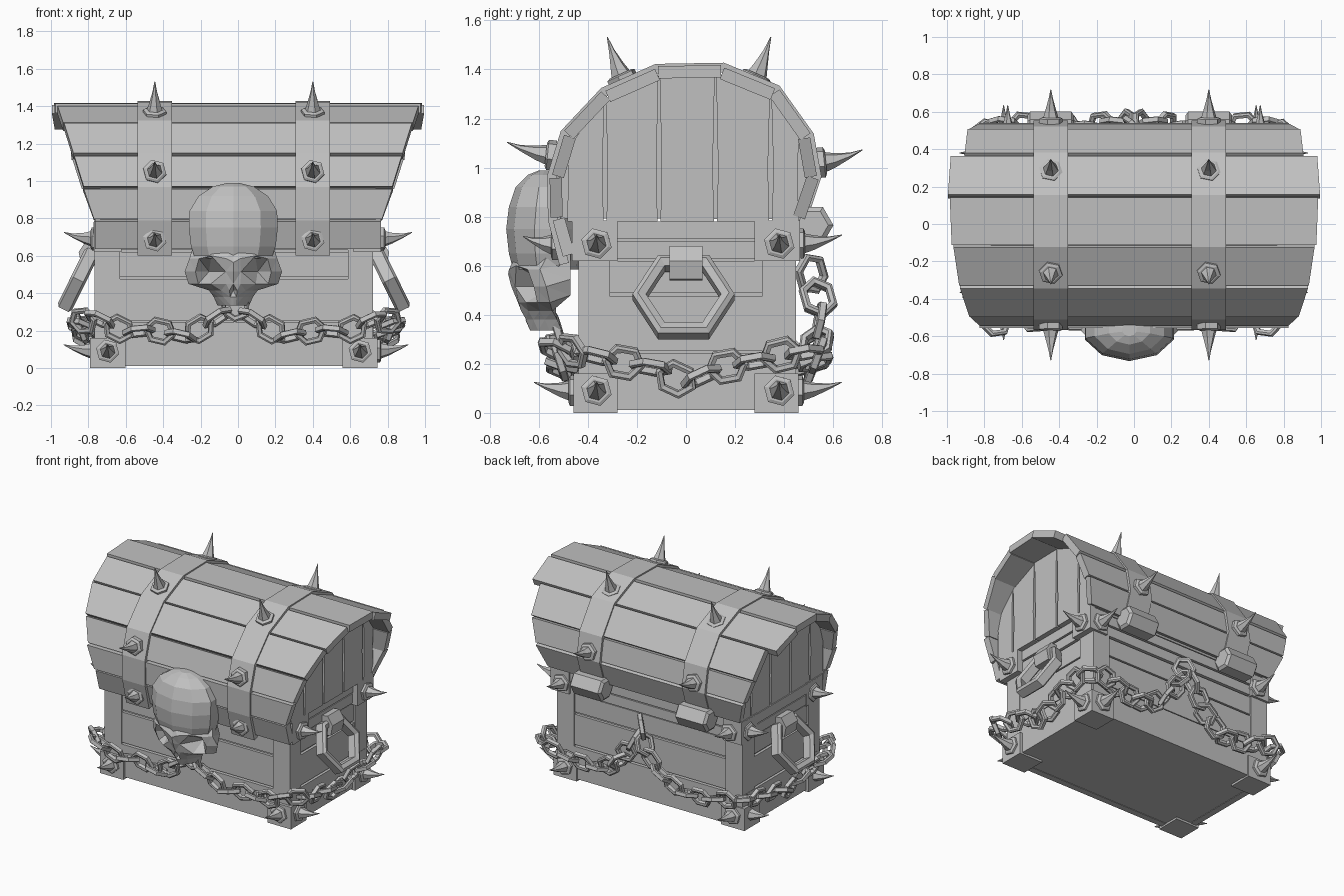
import bpy, bmesh, math
from mathutils import Vector, Matrix

if "Cube" in bpy.data.objects:
    bpy.data.objects.remove(bpy.data.objects["Cube"])

mat = bpy.data.materials.new("stone_grey")
mat.diffuse_color = (0.53, 0.53, 0.53, 1)
mat.use_nodes = True
mat.node_tree.nodes["Principled BSDF"].inputs["Base Color"].default_value = mat.diffuse_color

def finish(name, bm):
    bmesh.ops.recalc_face_normals(bm, faces=bm.faces)
    me = bpy.data.meshes.new(name)
    bm.to_mesh(me)
    bm.free()
    me.materials.append(mat)
    ob = bpy.data.objects.new(name, me)
    bpy.context.collection.objects.link(ob)
    return ob

def box(bm, x0, x1, y0, y1, z0, z1, xc=0):
    m = Matrix.Translation((xc + (x0 + x1) / 2, (y0 + y1) / 2, (z0 + z1) / 2)) @ \
        Matrix.Diagonal((abs(x1 - x0), abs(y1 - y0), abs(z1 - z0), 1))
    bmesh.ops.create_cube(bm, size=1, matrix=m)

def loft(bm, rings):
    """Join equal rings of points and cap both ends."""
    vs = [[bm.verts.new(p) for p in r] for r in rings]
    n = len(vs[0])
    for a, b in zip(vs, vs[1:]):
        for i in range(n):
            bm.faces.new((a[i], a[(i + 1) % n], b[(i + 1) % n], b[i]))
    bm.faces.new(vs[0])
    bm.faces.new(vs[-1])

def plank(bm, p, q, w, t, xc=0):
    """Board whose outer face runs p to q in the yz plane, w = half widths at p and q."""
    p, q = Vector(p), Vector(q)
    d = (q - p).normalized()
    n = Vector((d.y, -d.x)) * t
    loft(bm, [[(xc + s * k, a.x, a.y) for s, a in ((-1, a0), (1, a0), (1, a0 + n), (-1, a0 + n))]
              for a0, k in ((p, w[0]), (q, w[1]))])

XB = -.022  # the lower chest sits slightly to one side

# chest body: core and boards on all sides
bm = bmesh.new()
box(bm, -.72, .72, -.41, .42, .015, .78, XB)
finish("body_core", bm)
bm = bmesh.new()
for z0, z1, e in ((.012, .245, .012), (.255, .475, .005), (.49, .62, .0), (.63, .70, .01), (.71, .78, .015)):
    for s in (-1, 1):
        box(bm, -.72, .72, s * .39, s * (.43 + e) + .005, z0, z1, XB)
        box(bm, s * .70, s * (.735 + e), -.42, .43, z0, z1, XB)
finish("body_boards", bm)

# corner posts and caps
bm = bmesh.new()
for sx in (-1, 1):
    for sy in (-1, 1):
        box(bm, sx * .61, sx * .745, sy * .31, sy * .443 + .005, .02, .7, XB)
        box(bm, sx * .58, sx * .768, sy * .28, sy * .458, 0, .16, XB)
        box(bm, sx * .62, sx * .768, sy * .28, sy * .465, .62, .785, -.003)
finish("corner_plates", bm)

# lid: arched outline in yz, with the half widths of each plank
arc = [(-.50, .63), (-.545, .79), (-.548, .965), (-.495, 1.14), (-.335, 1.31), (-.12, 1.405),
       (.15, 1.41), (.37, 1.32), (.505, 1.13), (.535, .96), (.475, .785)]
widths = [(.765, .765), (.77, .825), (.825, .875), (.88, .93), (.935, .965), (.975, .985),
          (.995, .98), (.905, .89), (.885, .835), (.83, .77)]

def offset(pts, d):
    c = Vector((0, .85))
    return [tuple(Vector(p) + (Vector(p) - c).normalized() * d) for p in pts]

inner = offset(arc[1:], -.032)
bm = bmesh.new()
loft(bm, [[(x, y, z) for y, z in inner] for x in (-.735, .735)])
finish("lid_core", bm)
bm = bmesh.new()
for i, (p, q) in enumerate(zip(arc, arc[1:])):
    p, q = Vector(p), Vector(q)
    d = (q - p).normalized()
    a, b = p + d * .007, q - d * .007
    n = Vector((-d.y, d.x)) * (.008 if i % 2 else 0)
    plank(bm, a + n, b + n, widths[i], .05)
finish("lid_planks", bm)

# vertical boards on the lid ends, cut to the arch height, gaps widening in the middle
def arch_z(y):
    for (y0, z0), (y1, z1) in zip(inner, inner[1:]):
        if y0 <= y <= y1 and y1 > y0:
            return z0 + (z1 - z0) * (y - y0) / (y1 - y0)
    return 1.0

bm = bmesh.new()
cuts = [-.49, -.33, -.11, .12, .345, .465]
for a, b in zip(cuts, cuts[1:]):
    ring = [(a + .006, .78), (b - .006, .78), (b - .011, 1.0)]
    ring += [(y, arch_z(y)) for y in (b - .003, (a + b) / 2, a + .003)] + [(a + .011, 1.0)]
    for s in (-1, 1):
        loft(bm, [[(s * x, y, z) for y, z in ring] for x in (.72, .765)])
finish("lid_end_boards", bm)

# straps over the lid, with hinge barrels behind
STRAPS = (-.445, .40)
outline = offset([(-.50, .61)] + arc[1:], .018)
bm = bmesh.new()
for xc in STRAPS:
    for p, q in zip(outline, outline[1:]):
        plank(bm, p, q, (.092, .092), .04, xc)
finish("straps", bm)
bm = bmesh.new()
for xc in STRAPS:
    loft(bm, [[(xc + x, .515 + r * math.cos(i * math.pi / 3), .765 + r * math.sin(i * math.pi / 3))
               for i in range(6)] for x, r in ((-.125, .065), (-.11, .086), (.11, .086), (.125, .065))])
finish("hinges", bm)

# spikes: hexagonal collar with a curved cone
def spike(bm, base, direction, length, bend=.035, r=.045):
    base, d = Vector(base), Vector(direction).normalized()
    u = d.orthogonal().normalized()
    v = d.cross(u)
    def ring(t, rad):
        c = base + d * length * t + Vector((0, 0, bend * t * t))
        return [c + (u * math.cos(i * math.pi / 3) + v * math.sin(i * math.pi / 3)) * rad for i in range(6)]
    loft(bm, [ring(-.1, .064), ring(.08, .064), ring(.12, .05)])
    loft(bm, [ring(.05, r), ring(.35, r * .66), ring(.7, r * .28), ring(1, .002)])

bm = bmesh.new()
for xc in STRAPS:
    spike(bm, (xc, -.535, .685), (0, -1, 0), .13)
    spike(bm, (xc, -.55, 1.05), (0, -1, .1), .18)
    spike(bm, (xc, .55, 1.02), (0, 1, .1), .17)
    spike(bm, (xc, -.26, 1.365), (0, -.4, .9), .15, .03)
    spike(bm, (xc, .285, 1.365), (0, .4, .9), .15, .03)
for s in (-1, 1):
    for y in (-.365, .38):
        spike(bm, (s * .768 + XB * (s > 0), y, .09), (s, 0, 0), .165)
        spike(bm, (s * .768, y, .69), (s, 0, 0), .162)
    spike(bm, (s * .675 + XB, -.46, .09), (0, -1, 0), .16)
    spike(bm, (s * .675 + XB, .46, .09), (0, 1, 0), .175)
    spike(bm, (s * .675, .465, .69), (0, 1, 0), .17)
finish("spikes", bm)

# ring made of n straight bars; local x is the long axis, local z the hole axis
def ring_bar(bm, m, n, rx, ry, t, depth):
    vs = []
    for i in range(n):
        c, s = math.cos(2 * math.pi * i / n), math.sin(2 * math.pi * i / n)
        vs.append([bm.verts.new(m @ Vector(((rx - a) * c, (ry - a) * s, z)))
                   for a, z in ((0, -depth * .7), (0, depth * .7), (t * .4, depth), (t, depth * .7),
                                (t, -depth * .7), (t * .4, -depth))])
    for i in range(n):
        a, b = vs[i], vs[(i + 1) % n]
        for j in range(6):
            k = (j + 1) % 6
            bm.faces.new((a[j], a[k], b[k], b[j]))

# side handles, leaning outwards from their brackets
bm = bmesh.new()
for s in (-1, 1):
    m = Matrix.Translation((s * .832 + XB, -.01, .472)) @ Matrix.Rotation(-s * .46, 4, 'Y') @ \
        Matrix(((0, 0, 1, 0), (1, 0, 0, 0), (0, 1, 0, 0), (0, 0, 0, 1)))
    ring_bar(bm, m, 6, .208, .205, .055, .042)
finish("side_handles", bm)
bm = bmesh.new()
for s in (-1, 1):
    prof = [(.71, .56), (.71, .67), (.79, .68), (.83, .62), (.815, .545), (.775, .54)]
    loft(bm, [[(s * x + XB, y, z) for x, z in prof] for y in (-.068, .068)])
finish("handle_brackets", bm)

# chain: links spaced along a drooping path, alternately turned
def chain(bm, pts, pitch=.112):
    pts = [Vector(p) for p in pts]
    pts.append(pts[0])
    total = sum((b - a).length for a, b in zip(pts, pts[1:]))
    n = 2 * round(total / pitch / 2)
    step, want, run, k = total / n, 0, 0, 0
    for a, b in zip(pts, pts[1:]):
        seg = (b - a).length
        while k < n and want <= run + seg:
            x = (b - a) / seg
            out = Vector((x.y, -x.x, 0)).normalized()
            z = Matrix.Rotation((.35 if k % 2 else 1.3), 3, x) @ out
            y = z.cross(x)
            c = a + x * (want - run)
            m = Matrix.Translation(c) @ Matrix((x, y, z)).transposed().to_4x4()
            ring_bar(bm, m, 6, .09, .08, .03, .017)
            k += 1
            want += step
        run += seg

front = [(-.74, -.53, .26), (-.60, -.51, .19), (-.45, -.50, .205), (-.28, -.50, .165), (-.14, -.50, .25),
         (-.02, -.52, .33), (.10, -.50, .25), (.25, -.50, .165), (.42, -.50, .205), (.57, -.51, .19),
         (.72, -.53, .26)]
side = [(.83, -.44, .25), (.82, -.28, .21), (.80, -.14, .185), (.79, 0, .12), (.80, .14, .185),
        (.82, .28, .21), (.83, .44, .25)]
back = [(.72, .54, .24), (.52, .52, .19), (.32, .51, .18), (.17, .53, .28), (.06, .55, .43), (0, .51, .57),
        (-.06, .55, .43), (-.17, .53, .28), (-.32, .51, .18), (-.52, .52, .19), (-.72, .54, .24)]
bm = bmesh.new()
chain(bm, front + side + back + [(-x - .02, y, z) for x, y, z in reversed(side)])
finish("chain", bm)

# skull: faceted cranium as rings of (height, half width, front, back)
XS = -.025
bm = bmesh.new()
rings = []
for z, w, f, b in ((.585, .215, -.705, -.42), (.65, .238, -.722, -.41), (.75, .25, -.733, -.40),
                   (.84, .246, -.722, -.40), (.92, .195, -.695, -.42), (.97, .115, -.645, -.47),
                   (.988, .04, -.60, -.53)):
    cy, ry = (f + b) / 2, (b - f) / 2
    rings.append([(XS + w * math.cos((i + .5) * math.pi / 5), cy + ry * math.sin((i + .5) * math.pi / 5), z)
                  for i in range(10)])
loft(bm, rings)
finish("skull_cranium", bm)

# skull face: rows of (height, half width, front depth), with pits for the eyes and nose
rows = [(.65, .215, -.69), (.585, .235, -.725), (.515, .26, -.70), (.45, .24, -.685),
        (.415, .13, -.675), (.38, .105, -.655), (.335, .085, -.635)]
cols = [-1, -.78, -.5, -.16, 0, .16, .5, .78, 1]
bm = bmesh.new()
rings = []
for r, (z, w, y) in enumerate(rows):
    ring = []
    for f in cols:
        d = y + .13 * f * f
        zz = z
        if r == 2 and abs(f) == .5:
            d += .12
        if r == 1:
            zz += .015 * (abs(f) == .5) - .02 * (f == 0)
        if r == 4 and f == 0:
            d += .06
        if r == 2 and f == 0:
            d -= .012
        ring.append((XS + f * w, d, zz))
    rear = -.47 if r < 4 else -.53
    rings.append(ring + [(XS + w * .8, rear, z + .03), (XS - w * .8, rear, z + .03)])
loft(bm, rings)
bmesh.ops.triangulate(bm, faces=[f for f in bm.faces if len(f.verts) == 4])
finish("skull_face", bm)
